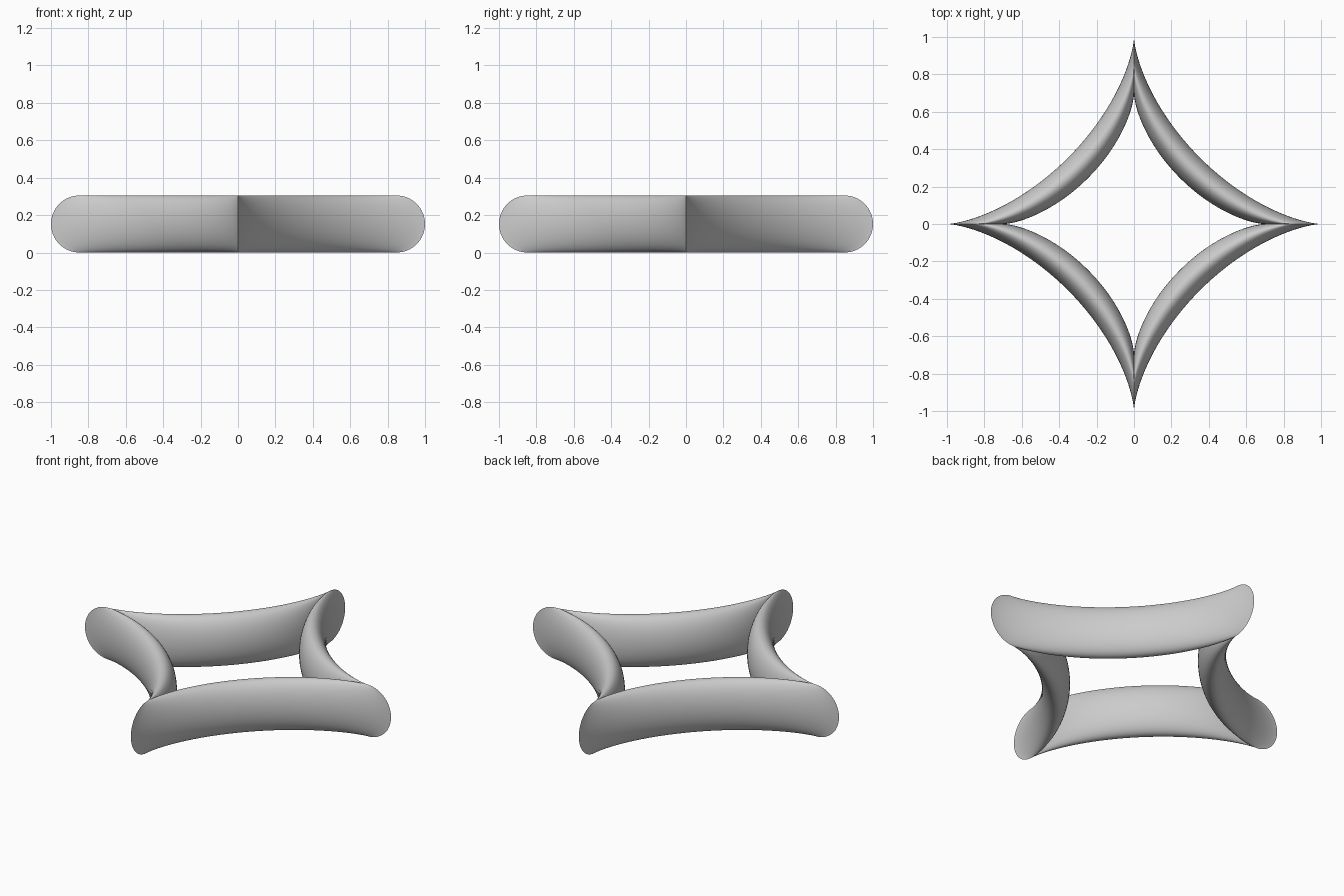
import bpy, bmesh
from math import sin, cos, tau, radians, copysign

if "Cube" in bpy.data.objects:
    bpy.data.objects.remove(bpy.data.objects["Cube"])

MAJOR, MINOR = 0.8475, 0.1525   # ring radius and tube radius
U_STEPS, V_STEPS = 192, 64      # around the ring, around the tube


def cube_signed(t):
    return 0.0 if abs(t) < 1e-9 else copysign(abs(t) ** 3, t)


# Four-pointed ring: a torus whose plan is an astroid
bm = bmesh.new()
rings = []
for i in range(U_STEPS):
    u = tau * i / U_STEPS
    cx, cy = cube_signed(cos(u)), cube_signed(sin(u))
    ring = []
    for j in range(V_STEPS):
        v = tau * j / V_STEPS
        rad = MAJOR + MINOR * cos(v)
        ring.append(bm.verts.new((rad * cx, rad * cy, MINOR + MINOR * sin(v))))
    rings.append(ring)

# Skin neighbouring sections
for i in range(U_STEPS):
    a, b = rings[i], rings[(i + 1) % U_STEPS]
    for j in range(V_STEPS):
        k = (j + 1) % V_STEPS
        bm.faces.new((a[j], b[j], b[k], a[k]))

mesh = bpy.data.meshes.new("four_pointed_ring")
bm.to_mesh(mesh)
bm.free()
obj = bpy.data.objects.new("four_pointed_ring", mesh)
bpy.context.collection.objects.link(obj)

# Smooth sides, crisp cusps
bpy.context.view_layer.objects.active = obj
obj.select_set(True)
bpy.ops.object.shade_smooth_by_angle(angle=radians(40))
